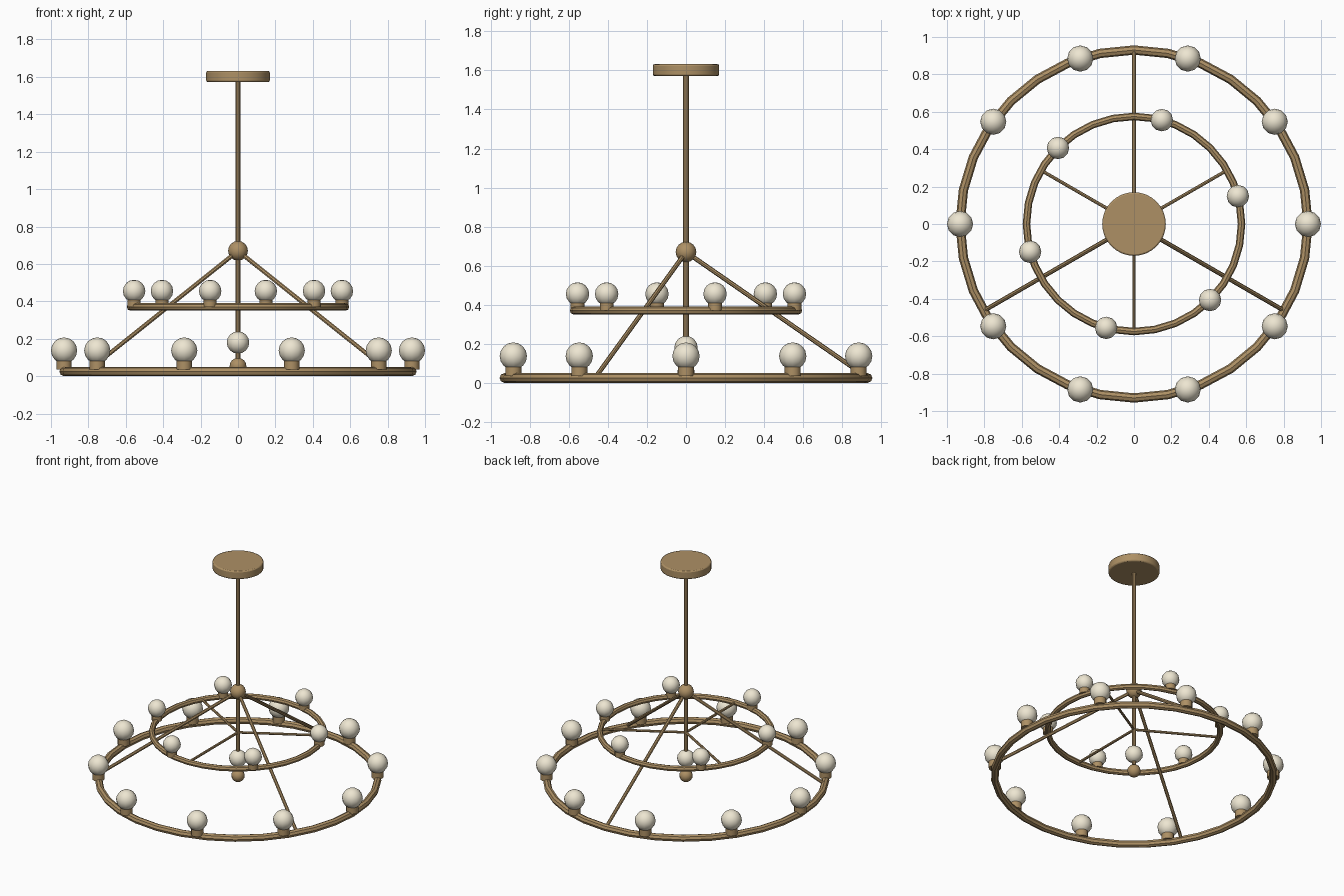
import bpy
from math import cos, sin, radians, pi
from mathutils import Vector

if "Cube" in bpy.data.objects:
    bpy.data.objects.remove(bpy.data.objects["Cube"])


def material(name, color):
    m = bpy.data.materials.new(name)
    m.diffuse_color = color
    m.use_nodes = True
    m.node_tree.nodes["Principled BSDF"].inputs["Base Color"].default_value = m.diffuse_color
    return m


brass = material("brass", (0.42, 0.28, 0.13, 1))
glass = material("cream_glass", (0.85, 0.79, 0.64, 1))


def finish(name, mat):
    ob = bpy.context.object
    ob.name = name
    ob.data.materials.append(mat)
    bpy.ops.object.shade_smooth_by_angle(angle=radians(35))
    return ob


def ball(name, loc, r, mat, seg=12, rings=8):
    bpy.ops.mesh.primitive_uv_sphere_add(segments=seg, ring_count=rings, radius=r, location=loc)
    return finish(name, mat)


def rod(name, a, b, r, sides=8):
    a, b = Vector(a), Vector(b)
    d = b - a
    bpy.ops.mesh.primitive_cylinder_add(vertices=sides, radius=r, depth=d.length, location=(a + b) / 2)
    bpy.context.object.rotation_euler = d.to_track_quat('Z', 'Y').to_euler()
    return finish(name, brass)


def ring(name, radius, tube, z):
    bpy.ops.mesh.primitive_torus_add(major_segments=32, minor_segments=8, major_radius=radius,
                                     minor_radius=tube, location=(0, 0, z))
    return finish(name, brass)


def polar(r, deg, z):
    return (r * cos(radians(deg)), r * sin(radians(deg)), z)


# Ceiling canopy with softened rims
canopy = rod("ceiling_canopy", (0, 0, 1.572), (0, 0, 1.632), 0.17, 32)
bev = canopy.modifiers.new("rim", 'BEVEL')
bev.width = 0.008
bev.segments = 2
bev.limit_method = 'ANGLE'

# Stem, hub and bottom finial with its lamp
rod("stem", (0, 0, 0.06), (0, 0, 1.6), 0.015, 10)
ball("hub", (0, 0, 0.67), 0.053, brass)
ball("bottom_finial", (0, 0, 0.053), 0.045, brass)
ball("centre_bulb", (0, 0, 0.18), 0.06, glass)

# Two ring tiers
ring("lower_ring", 0.93, 0.025, 0.025)
ring("upper_ring", 0.575, 0.02, 0.37)

# Sloping arms to the lower ring, level spokes to the upper ring
for i in range(3):
    rod(f"arm_{i+1}", (0, 0, 0.67), polar(0.925, 90 + 120 * i, 0.03), 0.012)
    rod(f"spoke_{i+1}", (0, 0, 0.37), polar(0.57, 30 + 120 * i, 0.37), 0.009)

# Lamps around each tier: count, start angle, radius, ring height, socket radius, bulb height, bulb radius
for tier, n, start, R, z, sr, bz, br in (("lower", 10, 0, 0.93, 0.035, 0.041, 0.137, 0.07),
                                         ("upper", 6, 15, 0.575, 0.37, 0.035, 0.455, 0.06)):
    for i in range(n):
        a = start + 360 * i / n
        rod(f"{tier}_socket_{i+1}", polar(R, a, z), polar(R, a, bz - br * 0.6), sr, 12)
        ball(f"{tier}_bulb_{i+1}", polar(R, a, bz), br, glass)
